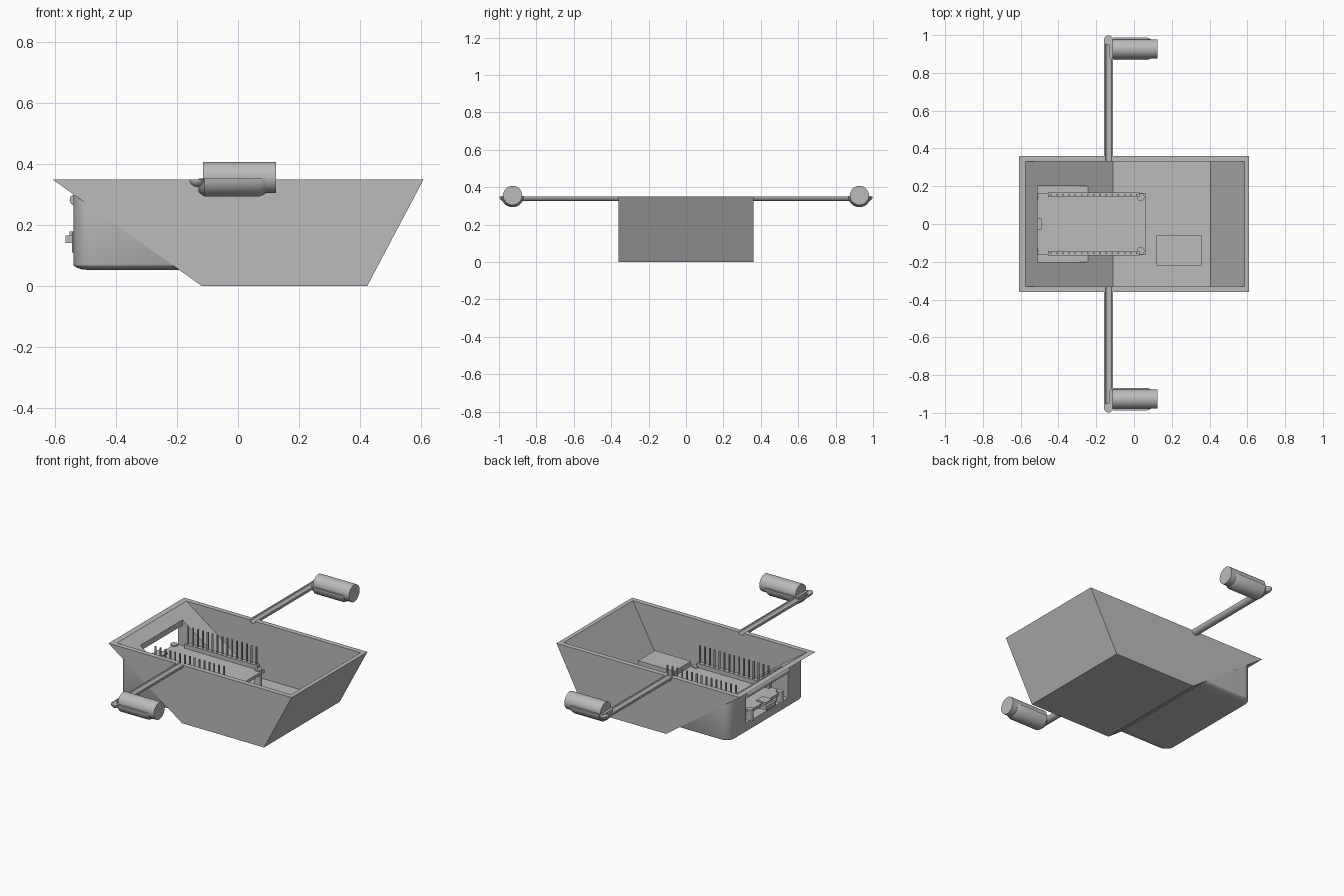
import bpy
import bmesh
from math import sin, cos, pi
from mathutils import Matrix, Vector

if "Cube" in bpy.data.objects:
    bpy.data.objects.remove(bpy.data.objects["Cube"])

grey = bpy.data.materials.new("plain_grey")
grey.use_nodes = True
COLOR = (0.5, 0.5, 0.5, 1)
grey.diffuse_color = COLOR
grey.node_tree.nodes["Principled BSDF"].inputs["Base Color"].default_value = COLOR


def finish(name, bm, smooth=False):
    bmesh.ops.recalc_face_normals(bm, faces=bm.faces)
    mesh = bpy.data.meshes.new(name)
    bm.to_mesh(mesh)
    bm.free()
    mesh.materials.append(grey)
    ob = bpy.data.objects.new(name, mesh)
    bpy.context.collection.objects.link(ob)
    if smooth:
        shade(ob)
    return ob


def shade(ob):
    bpy.ops.object.select_all(action='DESELECT')
    ob.select_set(True)
    bpy.context.view_layer.objects.active = ob
    bpy.ops.object.shade_smooth_by_angle(angle=0.6)


def loft(name, rings, smooth=False):
    """Skin equal-length closed rings of 3D points and cap both ends."""
    bm = bmesh.new()
    loops = [[bm.verts.new(p) for p in ring] for ring in rings]
    for a, b in zip(loops, loops[1:]):
        for i in range(len(a)):
            j = (i + 1) % len(a)
            bm.faces.new((a[i], a[j], b[j], b[i]))
    bm.faces.new(loops[0])
    bm.faces.new(loops[-1])
    return finish(name, bm, smooth)


def prism_y(name, profile, y0, y1, smooth=False):
    return loft(name, [[(x, y, z) for x, z in profile] for y in (y0, y1)], smooth)


def box(name, x, y, z):
    return prism_y(name, [(x[0], z[0]), (x[1], z[0]), (x[1], z[1]), (x[0], z[1])], *y)


def cylinder(name, start, end, r, sides=32):
    a, b = Vector(start), Vector(end)
    bm = bmesh.new()
    turn = (b - a).to_track_quat('Z', 'Y').to_matrix().to_4x4()
    bmesh.ops.create_cone(bm, cap_ends=True, segments=sides, radius1=r, radius2=r,
                          depth=(b - a).length,
                          matrix=Matrix.Translation((a + b) / 2) @ turn)
    return finish(name, bm, True)


def arc(cx, cy, r, a0, a1, n=12):
    return [(cx + r * cos(a0 + (a1 - a0) * i / n), cy + r * sin(a0 + (a1 - a0) * i / n))
            for i in range(n + 1)]


def combine(target, tool, operation):
    mod = target.modifiers.new("cut", 'BOOLEAN')
    mod.operation, mod.object, mod.solver = operation, tool, 'EXACT'
    bpy.context.view_layer.objects.active = target
    bpy.ops.object.modifier_apply(modifier=mod.name)
    bpy.data.objects.remove(tool)


# Hull: slanted tub with a rounded housing at one end
RIM = 0.35
hull = prism_y("hull", [(-0.61, RIM), (-0.12, 0), (0.425, 0), (0.61, RIM)], -0.36, 0.36)


def housing_ring(z, inset):
    x, y, r = -0.54 + inset, 0.3598 - inset, 0.056 - inset * 0.6
    left = arc(x + r, y - r, r, pi / 2, pi, 8) + arc(x + r, r - y, r, pi, 1.5 * pi, 8)
    return [(px, py, z) for px, py in left + [(-0.15, -y), (-0.15, y)]]


steps = [i / 6 * pi / 2 for i in range(7)]
rings = [housing_ring(0.07 - 0.018 * cos(a), 0.055 * (1 - sin(a))) for a in steps]
combine(hull, loft("housing", rings + [housing_ring(0.299, 0)]), 'UNION')

# Hollow, board slot, end window and arm grooves
combine(hull, prism_y("hollow", [(-0.603, 0.37), (-0.11, 0.02), (0.405, 0.02), (0.596, 0.37)],
                      -0.33, 0.33), 'DIFFERENCE')
combine(hull, box("slot", (-0.51, -0.23), (-0.2, 0.2), (0.115, 0.31)), 'DIFFERENCE')
combine(hull, box("window", (-0.65, -0.45), (-0.2, 0.2), (0.115, 0.27)), 'DIFFERENCE')
ARM_X = -0.135
combine(hull, cylinder("groove", (ARM_X, -0.5, RIM), (ARM_X, 0.5, RIM), 0.017), 'DIFFERENCE')
shade(hull)

# Rounded lip over the window
cylinder("window_lip", (-0.535, -0.2, 0.282), (-0.535, 0.2, 0.282), 0.018)

# Circuit board with headers, pins, posts and connector
box("board", (-0.53, 0.062), (-0.165, 0.165), (0.153, 0.17))
for side, label in ((1, "left"), (-1, "right")):
    y = 0.155 * side
    box("header_" + label, (-0.455, 0.03), (y - 0.013, y + 0.013), (0.17, 0.195))
    for i in range(15):
        x = -0.44 + i * 0.0325
        box("pin_" + label, (x - 0.004, x + 0.004), (y - 0.004, y + 0.004), (0.195, 0.3))
    for x, base in ((-0.525, 0.11), (0.035, 0.018)):
        cylinder("board_post", (x, 0.143 * side, base), (x, 0.143 * side, 0.178), 0.02, 24)
box("connector", (-0.567, -0.49), (-0.045, 0.045), (0.14, 0.165))
box("connector_shell", (-0.553, -0.49), (-0.03, 0.03), (0.165, 0.178))

# Battery block on the floor
box("battery", (0.12, 0.36), (-0.22, -0.06), (0.018, 0.152))

# Arms with motors on both sides
trough = arc(ARM_X, RIM, 0.025, pi, 2 * pi) + arc(ARM_X, RIM, 0.016, 2 * pi, pi)
for side, label in ((1, "back"), (-1, "front")):
    prism_y("arm_" + label, trough, 0.332 * side, 0.975 * side, True)

    bm = bmesh.new()
    bmesh.ops.create_uvsphere(bm, u_segments=24, v_segments=12, radius=0.025,
                              matrix=Matrix.Translation((ARM_X, 0.973 * side, RIM)))
    cut = bmesh.ops.bisect_plane(bm, geom=bm.verts[:] + bm.edges[:] + bm.faces[:],
                                 plane_co=(0, 0, RIM - 0.0005), plane_no=(0, 0, 1),
                                 clear_outer=True)
    bmesh.ops.holes_fill(bm, edges=[e for e in bm.edges if e.is_boundary])
    finish("arm_end_" + label, bm, True)

    motor_y = 0.927 * side
    cradle = [(-0.13, 0.045), (-0.11, 0.06), (0.07, 0.06), (0.09, 0.051)]
    loft("cradle_" + label,
         [[(x, y, z) for y, z in arc(motor_y, 0.353, r, pi, 2 * pi, 20)] for x, r in cradle], True)
    cylinder("motor_" + label, (-0.115, motor_y, 0.356), (0.125, motor_y, 0.356), 0.051, 40)
